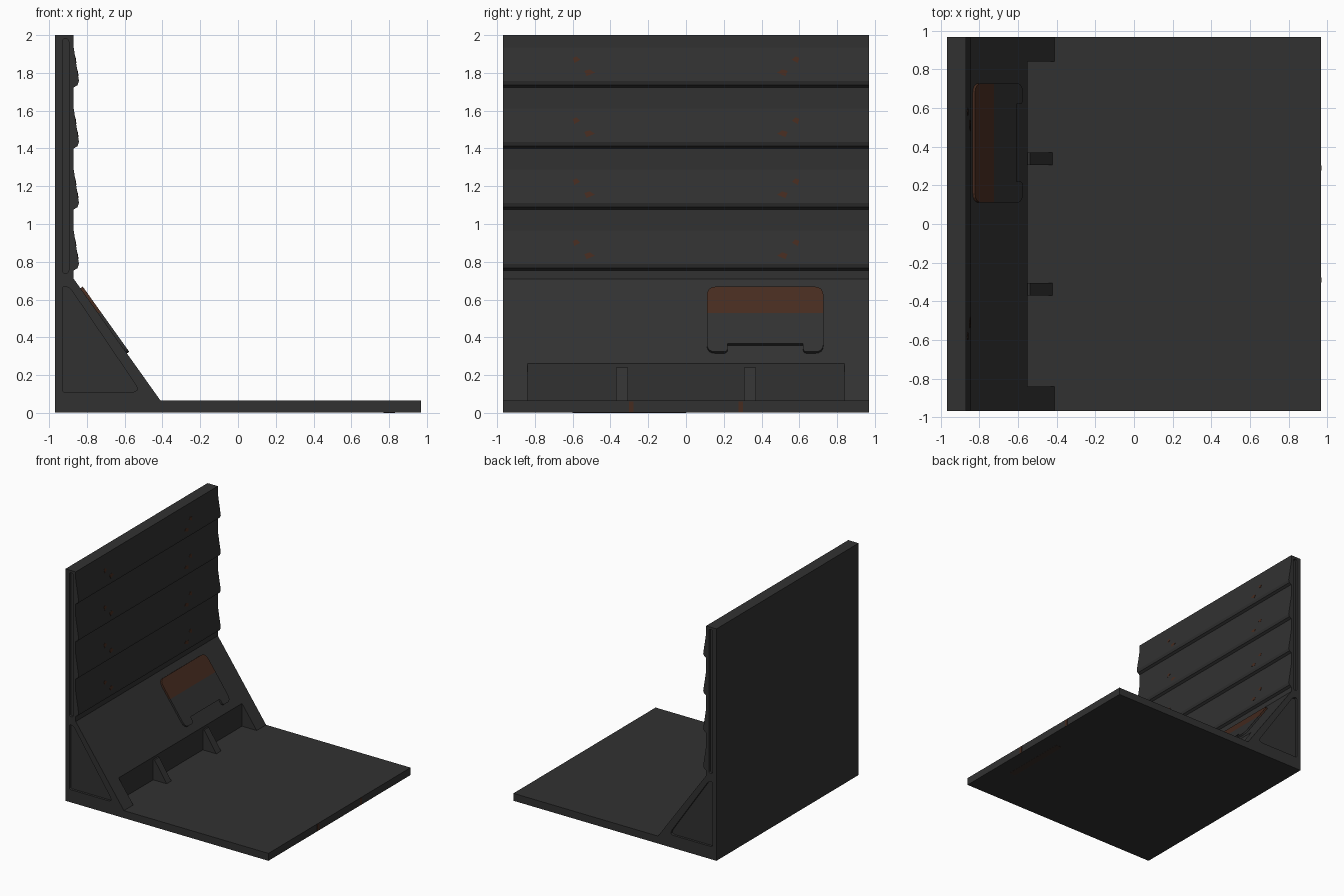
import bpy, bmesh, math
from mathutils import Vector
from mathutils.geometry import tessellate_polygon

if "Cube" in bpy.data.objects:
    bpy.data.objects.remove(bpy.data.objects["Cube"])


def material(name, rgb):
    m = bpy.data.materials.new(name)
    m.diffuse_color = (*rgb, 1)
    m.use_nodes = True
    m.node_tree.nodes["Principled BSDF"].inputs["Base Color"].default_value = m.diffuse_color
    return m


DARK = material("dark grey", (0.031, 0.031, 0.031))
RUST = material("rust brown", (0.063, 0.025, 0.014))
DEEP = material("deep brown", (0.04, 0.027, 0.022))


def finish(name, bm, mat):
    bmesh.ops.remove_doubles(bm, verts=bm.verts[:], dist=1e-5)
    bmesh.ops.recalc_face_normals(bm, faces=bm.faces[:])
    me = bpy.data.meshes.new(name)
    bm.to_mesh(me)
    bm.free()
    me.materials.append(mat)
    ob = bpy.data.objects.new(name, me)
    bpy.context.collection.objects.link(ob)
    return ob


def face(bm, pts):
    return bm.faces.new([bm.verts.new(p) for p in pts])


def prism(name, pts, vec, mat=DARK):
    """Extrude a closed planar outline of 3D points along vec."""
    bm = bmesh.new()
    low = [Vector(p) for p in pts]
    high = [p + Vector(vec) for p in low]
    face(bm, low[::-1])
    face(bm, high)
    for i in range(len(low)):
        face(bm, [low[i - 1], low[i], high[i], high[i - 1]])
    return finish(name, bm, mat)


def band(bm, prof, y0, y1):
    """Quads along an open x-z profile, between two y positions."""
    for (xa, za), (xb, zb) in zip(prof, prof[1:]):
        face(bm, [(xa, y0, za), (xb, y0, zb), (xb, y1, zb), (xa, y1, za)])


def rounded(pts, radii, steps=4):
    """Round the corners of a 2D outline."""
    out = []
    for i, p in enumerate(pts):
        p = Vector(p)
        r = radii[i]
        if r == 0:
            out.append(tuple(p))
            continue
        a = p + (Vector(pts[i - 1]) - p).normalized() * r
        b = p + (Vector(pts[(i + 1) % len(pts)]) - p).normalized() * r
        for k in range(steps + 1):
            t = k / steps
            out.append(tuple(a * (1 - t) ** 2 + p * 2 * t * (1 - t) + b * t * t))
    return out


W = 0.968
FLOOR = 0.065
WALL_X = -0.87
FOOT_Y, FOOT_X, FOOT_Z = 0.84, -0.55, 0.2613
SLATS = [1.735 - 0.323 * i for i in range(4)]


def slope_x(z):
    return -0.41 - 0.46 * (z - FLOOR) / 0.645


# wall, slope and floor: one shell along y
bm = bmesh.new()
toe, knee = (-0.41, FLOOR), (FOOT_X, FOOT_Z)
upper = [knee, (WALL_X, 0.71)]
for z in reversed(SLATS):
    upper += [(WALL_X, z - 0.012), (-0.85, z), (-0.842, z + 0.022), (WALL_X, z + 0.2)]
upper += [(WALL_X, 2), (-W, 2), (-W, 0.001), (W, 0.001), (W, FLOOR), toe]
band(bm, upper, -W, W)

# kick recess at the foot of the slope, closed at both ends
band(bm, [toe, (FOOT_X, FLOOR), knee], -FOOT_Y, FOOT_Y)

# end caps with sunken triangle and slot
tri = rounded([(-0.93, 0.11), (-0.515, 0.11), (-0.895, 0.67), (-0.93, 0.67)], [0.015, 0.05, 0.03, 0.015])
slot = rounded([(-0.93, 0.74), (-0.896, 0.74), (-0.896, 1.98), (-0.93, 1.98)], [0.014] * 4)
for s in (-1, 1):
    band(bm, [toe, knee], s * FOOT_Y, s * W)
    face(bm, [(x, s * FOOT_Y, z) for x, z in (toe, knee, (FOOT_X, FLOOR))])
    loops = [[Vector((x, z, 0)) for x, z in loop] for loop in (upper, tri, slot)]
    flat = [v for loop in loops for v in loop]
    for t in tessellate_polygon(loops):
        face(bm, [(flat[i].x, s * W, flat[i].y) for i in t])
    for shape in (tri, slot):
        band(bm, shape + shape[:1], s * W, s * (W - 0.02))
        face(bm, [(x, s * (W - 0.02), z) for x, z in shape])
finish("wall_and_floor", bm, DARK)

# gusset ribs in the foot recess
for i, s in enumerate((-1, 1)):
    prism(f"gusset_rib_{i + 1}", [(x, s * 0.338 - 0.032, z) for x, z in
          ((-0.552, FLOOR - 0.002), (-0.42, FLOOR - 0.002), (-0.537, 0.24), (-0.552, 0.24))], (0, 0.064, 0))

# raised panel on the slope, notched at the bottom, rust on its upper part
normal = Vector((0.645, 0, 0.46)).normalized()
outline = rounded([(0.11, 0.315), (0.22, 0.315), (0.22, 0.358), (0.62, 0.358), (0.62, 0.315),
                   (0.728, 0.315), (0.728, 0.66), (0.11, 0.66)],
                  [0.045, 0.02, 0, 0, 0.02, 0.045, 0.05, 0.05])
panel = prism("slope_panel", [Vector((slope_x(z), y, z)) - normal * 0.003 for y, z in outline], normal * 0.018)
panel.data.materials.append(RUST)
bm = bmesh.new()
bm.from_mesh(panel.data)
bmesh.ops.bisect_plane(bm, geom=bm.verts[:] + bm.edges[:] + bm.faces[:],
                       plane_co=(0, 0, 0.53), plane_no=(0, 0, 1))
for f in bm.faces:
    f.material_index = int(f.calc_center_median().z > 0.53)
bm.to_mesh(panel.data)
bm.free()


# rust spots on the slats
def slat_x(h):
    return WALL_X + 0.028 * (0.2 - h) / 0.178


for n, z in enumerate(SLATS):
    for s in (-1, 1):
        for y, h, wy, wz in ((0.58, 0.135, 0.02, 0.018), (0.51, 0.066, 0.028, 0.018)):
            ring = [(y - wy, h), (y, h + wz), (y + wy, h + wz * 0.5), (y + wy * 0.6, h - wz)]
            prism(f"slat_spot_{n + 1}", [(slat_x(c) - 0.001, s * b, z + c) for b, c in ring], (0.003, 0, 0), RUST)

# rust marks on the floor edge and a faint strip underneath
for s in (-1, 1):
    prism("floor_edge_mark", [(W - 0.001, s * 0.29 + a * 0.013, b) for a, b in
          ((-1, 0.004), (1, 0.004), (1, 0.06), (-1, 0.06))], (0.002, 0, 0), RUST)
prism("underside_strip", [(0.77, -0.6, 0), (0.83, -0.6, 0), (0.83, 0, 0), (0.77, 0, 0)], (0, 0, 0.003), DEEP)
